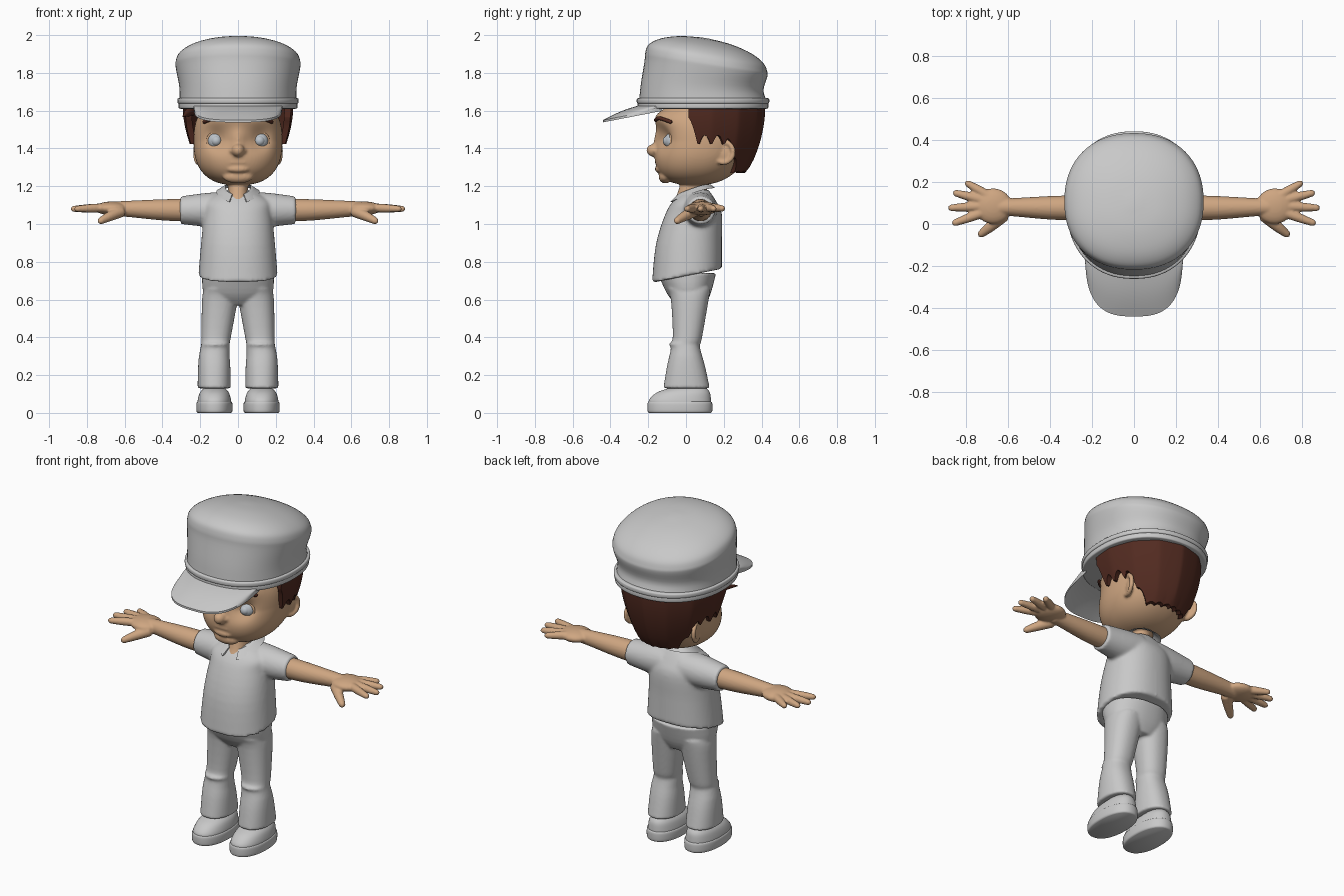
import bpy, bmesh, math
from math import sin, cos, radians, exp, pi, copysign
from mathutils import Vector, Matrix

old = bpy.data.objects.get("Cube")
if old:
    bpy.data.objects.remove(old)


def material(name, red, green, blue):
    mat = bpy.data.materials.new(name)
    mat.use_nodes = True
    mat.diffuse_color = (red, green, blue, 1)
    shader = next(n for n in mat.node_tree.nodes if n.type == 'BSDF_PRINCIPLED')
    shader.inputs["Base Color"].default_value = mat.diffuse_color
    shader.inputs["Roughness"].default_value = .7
    return mat


GREY = material("cloth grey", .58, .58, .58)
SKIN = material("skin", .62, .38, .22)
BROWN = material("hair brown", .085, .024, .015)
EYE = material("eye grey", .5, .54, .58)


def clamp(value):
    return min(1, max(0, value))


def power(value, exponent):
    return copysign(abs(value) ** exponent, value)


def smooth_rows(rows, steps=4):
    """Catmull-Rom through rows of numbers."""
    last = len(rows) - 1
    out = []
    for i in range(last):
        before, start, end, after = (rows[min(max(j, 0), last)] for j in range(i - 1, i + 3))
        for step in range(steps):
            t = step / steps
            out.append([b + t / 2 * (c - a + t * (2 * a - 5 * b + 4 * c - d + t * (3 * b - a - 3 * c + d)))
                        for a, b, c, d in zip(before, start, end, after)])
    return out + [list(rows[-1])]


def bridge(bm, rings):
    """Skin closed rings of points and cap both ends."""
    loops = [[bm.verts.new(point) for point in ring] for ring in rings]
    for lower, upper in zip(loops, loops[1:]):
        for i in range(len(lower)):
            bm.faces.new((lower[i - 1], lower[i], upper[i], upper[i - 1]))
    bm.faces.new(loops[0])
    bm.faces.new(loops[-1])


def loft(bm, rows, warp=None, shift=0, segments=56):
    """Stack of rounded sections from rows of (z, half width, y front, y back)."""
    rings = []
    for z, width, front, back in smooth_rows(rows):
        ring = []
        for i in range(segments):
            angle = 2 * pi * i / segments
            point = Vector((shift + width * power(cos(angle), .9),
                            (front + back) / 2 + (back - front) / 2 * power(sin(angle), .9), z))
            ring.append(warp(point) if warp else point)
        rings.append(ring)
    bridge(bm, rings)


def tube(bm, rows, rounded=True, segments=16):
    """Tube through rows of (x, y, z, radius)."""
    path = [(Vector(row[:3]), row[3]) for row in smooth_rows(rows)]
    if rounded:
        (first, r0), (second, _), (before, _), (last, r1) = path[0], path[1], path[-2], path[-1]
        path.insert(0, (first + (first - second).normalized() * r0 * .7, r0 * .4))
        path.append((last + (last - before).normalized() * r1 * .7, r1 * .4))
    rings = []
    for i, (centre, radius) in enumerate(path):
        along = path[min(i + 1, len(path) - 1)][0] - path[max(i - 1, 0)][0]
        turn = along.to_track_quat('Z', 'Y')
        angles = (2 * pi * k / segments for k in range(segments))
        rings.append([centre + turn @ Vector((cos(a), sin(a), 0)) * radius for a in angles])
    bridge(bm, rings)


def sheet(bm, surface, across, along):
    """Thick sheet from surface(u, v, layer), layer 0 outer and 1 inner."""
    bridge(bm, [[surface(i / across, j / along, 0) for j in range(along + 1)]
                + [surface(i / across, j / along, 1) for j in range(along, -1, -1)]
                for i in range(across + 1)])


def ball(bm, centre, size, turn=0):
    place = Matrix.Translation(centre) @ Matrix.Rotation(turn, 4, 'Z') @ Matrix.Diagonal((*size, 1))
    bmesh.ops.create_uvsphere(bm, u_segments=24, v_segments=16, radius=1, matrix=place)


def finish(name, bm, mat, mirror=False, voxel=None):
    bmesh.ops.recalc_face_normals(bm, faces=bm.faces)
    mesh = bpy.data.meshes.new(name)
    bm.to_mesh(mesh)
    bm.free()
    mesh.materials.append(mat)
    mesh.shade_smooth()
    mesh.set_sharp_from_angle(angle=radians(42))
    part = bpy.data.objects.new(name, mesh)
    bpy.context.collection.objects.link(part)
    if mirror:
        part.modifiers.new("mirror", 'MIRROR').use_mirror_merge = False
    if voxel:
        blend = part.modifiers.new("blend", 'REMESH')
        blend.mode, blend.voxel_size, blend.use_smooth_shade = 'VOXEL', voxel, True
        soften = part.modifiers.new("soften", 'SMOOTH')
        soften.factor, soften.iterations = .5, 4


# Head with sockets, brow, nose, lips, ears and neck blended together
def face(point):
    x, y, z = point
    weight = clamp(-y * 10)
    socket = exp(-((abs(x) - .115) ** 2 + (z - 1.45) ** 2) / .055 ** 2)
    bridge_of_nose = exp(-(x / .03) ** 2 - ((z - 1.44) / .06) ** 2)
    brow = exp(-((z - 1.57) / .05) ** 2)
    point.y += weight * (.035 * socket - .02 * bridge_of_nose - .035 * brow) + min(0, z - 1.44) / 4
    return point


bm = bmesh.new()
skull = []
for degrees in range(-84, 85, 12):
    a = radians(degrees)
    r = cos(a) ** .8
    skull.append((1.44 + .235 * power(sin(a), .8), .235 * r, .1 - .25 * r, .1 + .25 * r))
loft(bm, skull, face, segments=72)
loft(bm, [(1.09, .06, -.09, .1), (1.15, .055, -.05, .11), (1.25, .05, -.02, .11)])
ball(bm, (0, -.11, 1.25), (.08, .035, .035))
ball(bm, (0, -.165, 1.39), (.035, .045, .035))
ball(bm, (0, -.14, 1.327), (.075, .025, .015))
ball(bm, (0, -.14, 1.29), (.06, .025, .02))
for side in (-1, 1):
    ball(bm, (side * .03, -.15, 1.385), (.018, .025, .018))
    ball(bm, (side * .2, .195, 1.375), (.018, .045, .055), -side / 3)
    turns = (2 * pi * k / 10 for k in range(11))
    tube(bm, [(side * (.21 + .016 * sin(a)), .2 + .05 * sin(a), 1.38 + .055 * cos(a), .013) for a in turns])
finish("head", bm, SKIN, voxel=.007)

# Eyes, lids and brows
bm = bmesh.new()
ball(bm, (.115, -.068, 1.44), [.047] * 3)
ball(bm, (.115, -.095, 1.44), [.028] * 3)
finish("eyes", bm, EYE, mirror=True)
bm = bmesh.new()
turns = (pi * k / 8 for k in range(17))
tube(bm, [(.115 + .046 * cos(a), -.09 + .012 * cos(a), 1.44 + .046 * sin(a), .007) for a in turns])
finish("eyelids", bm, SKIN, mirror=True)
bm = bmesh.new()
tube(bm, [(.06, -.16, 1.55, .01), (.12, -.14, 1.56, .01), (.18, -.08, 1.54, .01)])
finish("eyebrows", bm, BROWN, mirror=True)


# Hair shell, rising over the ears, with ragged side locks and one stray lock
def hair(u, v, layer):
    degrees = (u * 2 - 1) * 106
    angle, spread = radians(degrees), abs(degrees)
    sides = clamp((spread - 42) / 24)
    ragged = abs(sin(radians(spread * 13))) * (.01 + .05 * sides)
    low = 1.27 + .14 * sides + ragged + .1 * clamp((spread - 98) / 8)
    z = low + (1.63 - low) * v
    swell = sin((z - 1.27) / .36 * pi / 2)
    scale = 1 - .02 * abs(sin(angle * 6.5)) - .12 * layer
    return Vector(((.195 + .1 * swell) * scale * sin(angle),
                   .1 + (.21 + .11 * clamp(swell) ** .7) * scale * cos(angle), z))


bm = bmesh.new()
sheet(bm, hair, 106, 10)
tube(bm, [(-.25, .07, 1.6, .03), (-.29, -.07, 1.57, .004)])
finish("hair", bm, BROWN)


# Cap: domed crown tilted up at the front, band and visor
def tilt(point):
    point.z -= (point.y - .1) / 6 * clamp((point.z - 1.67) * 5)
    return point


bm = bmesh.new()
crown = [(1.64, .31, -.25, .43), (1.72, .31, -.24, .41), (1.82, .328, -.22, .43)]
for degrees in (0, 20, 42, 65, 86):
    a = radians(degrees)
    crown.append((1.86 + .125 * sin(a), .33 * cos(a), .105 - .32 * cos(a), .105 + .325 * cos(a)))
loft(bm, crown, tilt, segments=72)
finish("cap_crown", bm, GREY)

bm = bmesh.new()
for bottom, top, grow in ((1.61, 1.645, .315), (1.637, 1.667, .32)):
    edges = ((bottom, grow - .01), (bottom + .005, grow), (top - .005, grow), (top, grow - .01))
    loft(bm, [(z, w, .06 - w, .12 + w) for z, w in edges], segments=72)
finish("cap_band", bm, GREY)


def visor(u, v, layer):
    angle = (u - .5) * pi
    x = .24 * sin(angle)
    reach = clamp(cos(angle)) ** .7
    inner = Vector((x, .11 - .35 * math.sqrt(1 - (x / .32) ** 2), 1.63))
    outer = Vector((.232 * power(sin(angle), .7), -.13 - .31 * reach, 1.61 - .06 * reach))
    point = inner.lerp(outer, v)
    point.z += .008 * sin(pi * v) - .012 * layer
    return point


bm = bmesh.new()
sheet(bm, visor, 48, 8)
finish("cap_visor", bm, GREY)


# Shirt with sleeves and a hem dropping to the front
def hem(point):
    point.z += point.y / 5 * clamp((1 - point.z) * 4)
    return point


bm = bmesh.new()
loft(bm, [(.725, .21, -.18, .19), (.9, .195, -.16, .19), (1.05, .18, -.11, .19),
          (1.12, .17, -.07, .16), (1.18, .07, -.01, .12)], hem)
for side in (-1, 1):
    tube(bm, [(side * .05, .08, 1.08, .09), (side * .16, .075, 1.075, .09), (side * .305, .08, 1.073, .073)],
         rounded=False, segments=32)
finish("shirt", bm, GREY, voxel=.01)


def collar(u, v, layer):
    angle = radians((u * 2 - 1) * 156)
    front = (1 - cos(angle)) / 2
    scale = 1 - .1 * layer
    depth = .1 - .025 * v + (.055 - .025 * v) * front
    return Vector(((.115 - .04 * v) * scale * sin(angle), .055 + depth * scale * cos(angle),
                   1.19 - .08 * front ** 2 + v * (.02 + .025 * front ** 2)))


bm = bmesh.new()
sheet(bm, collar, 48, 4)
finish("collar", bm, GREY)

# Arms with palms, a fan of fingers and a thumb
bm = bmesh.new()
tube(bm, [(.27, .077, 1.073, .06), (.4, .077, 1.075, .056), (.58, .08, 1.08, .043), (.64, .08, 1.08, .04)],
     segments=24)
ball(bm, (.67, .085, 1.083), (.09, .085, .036))
for finger in range(4):
    a = radians(17 * finger - 20)
    reach = .255 - .01 * (finger - .7) ** 2
    tube(bm, [(.62 + r * cos(a), .09 + r * sin(a), 1.09 - r / 25, thick)
              for r, thick in ((.08, .024), (reach * .7, .022), (reach, .016))])
tube(bm, [(.62, .04, 1.065, .03), (.68, -.01, 1.04, .026), (.73, -.05, 1.015, .018)])
finish("arms", bm, SKIN, mirror=True, voxel=.006)

# Trousers with flared legs
bm = bmesh.new()
loft(bm, [(.57, .1, -.05, .1), (.63, .18, -.1, .13), (.74, .19, -.15, .16)])
for side in (-1, 1):
    loft(bm, [(.13, .088, -.12, .126), (.25, .085, -.1, .1), (.34, .077, -.08, .075), (.365, .075, -.09, .075),
              (.4, .078, -.07, .085), (.6, .094, -.08, .12), (.66, .09, -.1, .13)],
         lambda p: p + Vector((side * .12 * -max(0, p.z - .3) / 1.2, 0, 0)), side * .126)
finish("trousers", bm, GREY, voxel=.008)

# Shoes: sole and upper
bm = bmesh.new()
loft(bm, [(z, .095 - inset, inset - .203, .139 - inset) for z, inset in ((0, .007), (.01, 0), (.05, 0), (.06, .007))],
     shift=.125)
finish("shoe_soles", bm, GREY, mirror=True)
bm = bmesh.new()
loft(bm, [(.04, .09, -.195, .133), (.07, .088, -.195, .132), (.11, .075, -.15, .125), (.14, .045, -.06, .1)],
     shift=.125)
finish("shoe_uppers", bm, GREY, mirror=True)
